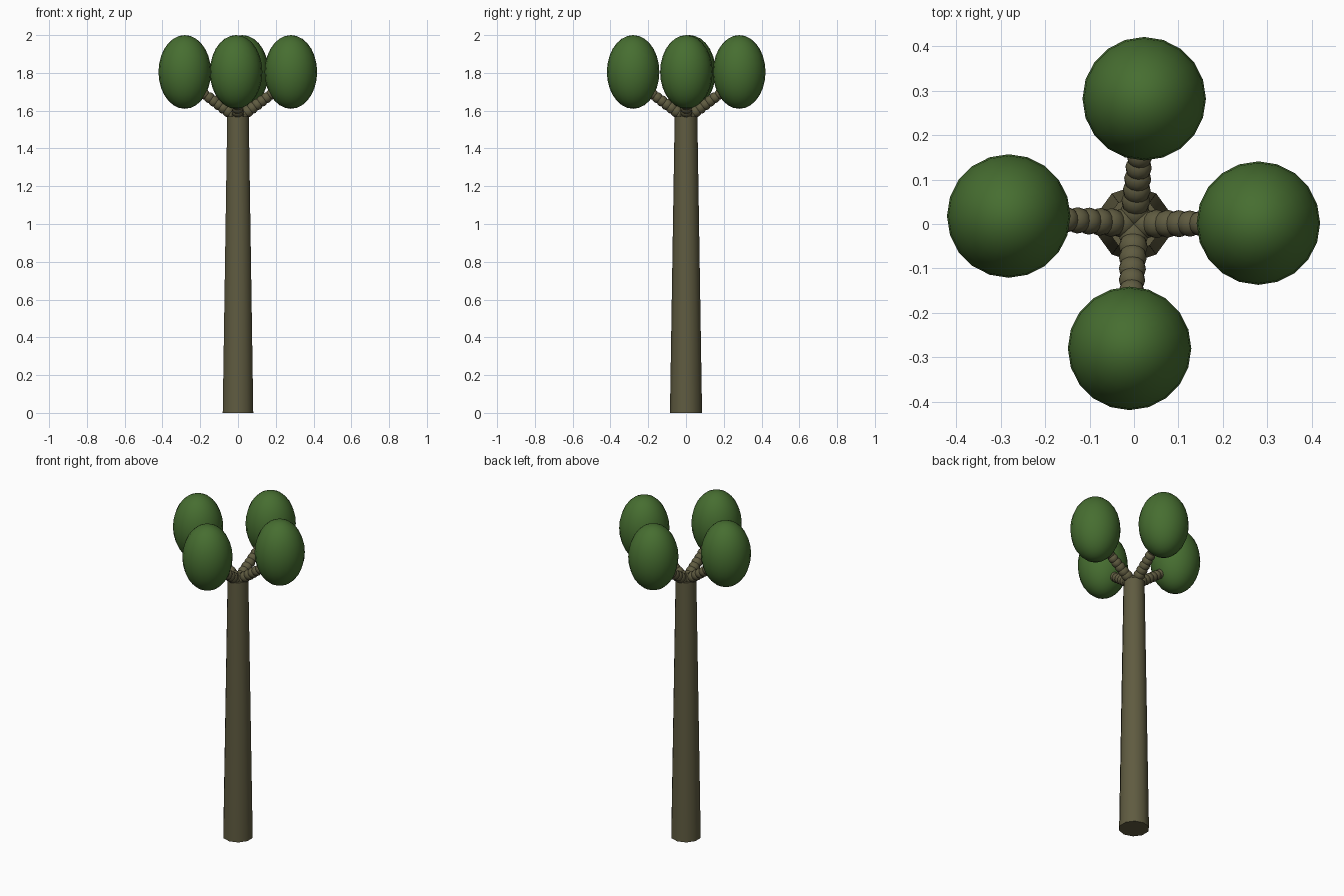
import bpy
from mathutils import Vector

cube = bpy.data.objects.get("Cube")
if cube:
    bpy.data.objects.remove(cube, do_unlink=True)


def make_material(name, rgb):
    mat = bpy.data.materials.new(name)
    mat.use_nodes = True
    mat.diffuse_color = (*rgb, 1)
    mat.node_tree.nodes["Principled BSDF"].inputs["Base Color"].default_value = (*rgb, 1)
    return mat


bark = make_material("olive_bark", (0.115, 0.105, 0.052))
leaf = make_material("leaf_green", (0.062, 0.155, 0.03))


def finish(obj, name, mat):
    obj.name = name
    obj.data.materials.append(mat)
    bpy.ops.object.shade_smooth_by_angle(angle=0.8)
    return obj


# Tapered ten-sided trunk
TRUNK_TOP = 1.57
bpy.ops.mesh.primitive_cone_add(vertices=10, radius1=0.085, radius2=0.06,
                                depth=TRUNK_TOP, location=(0, 0, TRUNK_TOP / 2))
finish(bpy.context.object, "trunk", bark)

# Four leaf clumps, each held by a branch of overlapping beads
clumps = {"left": (0.28, 0.002), "right": (-0.282, 0.018),
          "back": (0.023, 0.282), "front": (-0.01, -0.28)}
BEADS = 9
for side, (x, y) in clumps.items():
    bpy.ops.mesh.primitive_uv_sphere_add(segments=20, ring_count=14, radius=1,
                                         location=(x, y, 1.805))
    clump = bpy.context.object
    clump.scale = (0.139, 0.139, 0.195)
    finish(clump, f"{side}_leaf_clump", leaf)

    start = Vector((0, 0, 1.56))
    end = Vector((x * 0.72, y * 0.72, 1.705))
    beads = []
    for i in range(BEADS):
        t = i / (BEADS - 1)
        bpy.ops.mesh.primitive_uv_sphere_add(segments=12, ring_count=8,
                                             radius=0.034 - 0.007 * t,
                                             location=start.lerp(end, t))
        bead = bpy.context.object
        bead.rotation_euler = (end - start).to_track_quat('Z', 'Y').to_euler()
        beads.append(bead)
    for bead in beads:
        bead.select_set(True)
    bpy.context.view_layer.objects.active = beads[0]
    bpy.ops.object.join()
    finish(bpy.context.object, f"{side}_branch", bark)
